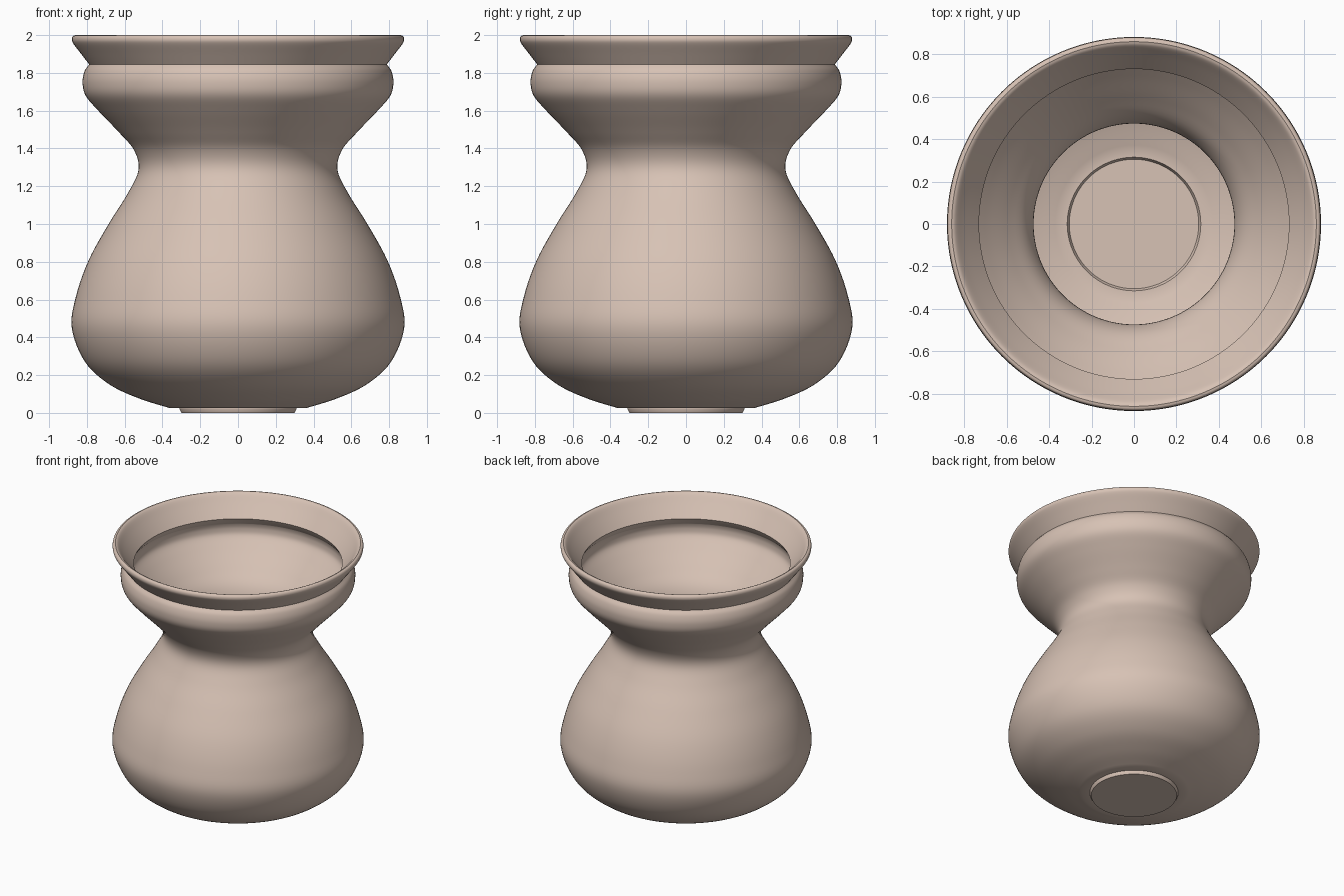
import bpy
import bmesh
import math
from mathutils import Vector

cube = bpy.data.objects.get("Cube")
if cube:
    bpy.data.objects.remove(cube, do_unlink=True)

WALL = 0.052
SEGMENTS = 128

clay = bpy.data.materials.new("pale_clay")
clay.use_nodes = True
colour = (0.68, 0.54, 0.46, 1)
clay.diffuse_color = colour
clay.node_tree.nodes["Principled BSDF"].inputs["Base Color"].default_value = colour


def smooth_curve(points, steps=6):
    """Catmull-Rom curve through (radius, height) points."""
    pts = [Vector(p) for p in points]
    pts = [2 * pts[0] - pts[1]] + pts + [2 * pts[-1] - pts[-2]]
    out = []
    for a, b, c, d in zip(pts, pts[1:], pts[2:], pts[3:]):
        for i in range(steps):
            t = i / steps
            out.append(0.5 * (2 * b + (c - a) * t + (2 * a - 5 * b + 4 * c - d) * t ** 2
                              + (3 * b - a - 3 * c + d) * t ** 3))
    return out + [pts[-2]]


def inset(curve, distance):
    """Shift a profile towards its left-hand (inner) side."""
    out = []
    for i, p in enumerate(curve):
        along = (curve[min(i + 1, len(curve) - 1)] - curve[max(i - 1, 0)]).normalized()
        out.append(p + Vector((-along.y, along.x)) * distance)
    return out


def lathe(name, profile):
    bm = bmesh.new()
    verts = [bm.verts.new((p[0], 0, p[1])) for p in profile]
    edges = [bm.edges.new(pair) for pair in zip(verts, verts[1:])]
    bmesh.ops.spin(bm, geom=verts + edges, axis=(0, 0, 1), cent=(0, 0, 0),
                   angle=math.tau, steps=SEGMENTS, use_duplicate=False)
    bmesh.ops.remove_doubles(bm, verts=bm.verts, dist=0.0005)
    bmesh.ops.recalc_face_normals(bm, faces=bm.faces)
    mesh = bpy.data.meshes.new(name)
    bm.to_mesh(mesh)
    bm.free()
    mesh.materials.append(clay)
    obj = bpy.data.objects.new(name, mesh)
    bpy.context.collection.objects.link(obj)
    bpy.ops.object.select_all(action="DESELECT")
    obj.select_set(True)
    bpy.context.view_layer.objects.active = obj
    bpy.ops.object.shade_smooth_by_angle(angle=math.radians(35))
    return obj


# Belly, waist and shoulder
body = smooth_curve([
    (0.36, 0.025), (0.52, 0.075), (0.68, 0.15), (0.81, 0.27), (0.88, 0.45),
    (0.857, 0.62), (0.79, 0.81), (0.685, 1.0), (0.585, 1.16), (0.527, 1.285),
    (0.55, 1.39), (0.63, 1.485), (0.74, 1.6), (0.807, 1.68), (0.823, 1.75),
    (0.812, 1.81), (0.788, 1.845)])

# Flared collar with a rounded rim
collar_outside = smooth_curve([(0.788, 1.845), (0.83, 1.9), (0.872, 1.955),
                               (0.88, 1.978), (0.874, 1.995), (0.86, 2.0)], 4)
collar_inside = smooth_curve([(0.86, 2.0), (0.84, 1.988), (0.8, 1.935), (0.731, 1.845)], 4)

# Foot disc below and recessed floor inside
foot = [(0, 0), (0.3, 0), (0.31, 0.02), (0.31, 0.025)]
floor = [(0.315, 0.074), (0.305, 0.052), (0, 0.052)]

lining = inset(body, WALL)[:-1]
profile = (foot + body + collar_outside[1:] + collar_inside[1:]
           + lining[::-1] + floor)
lathe("vase", profile)
